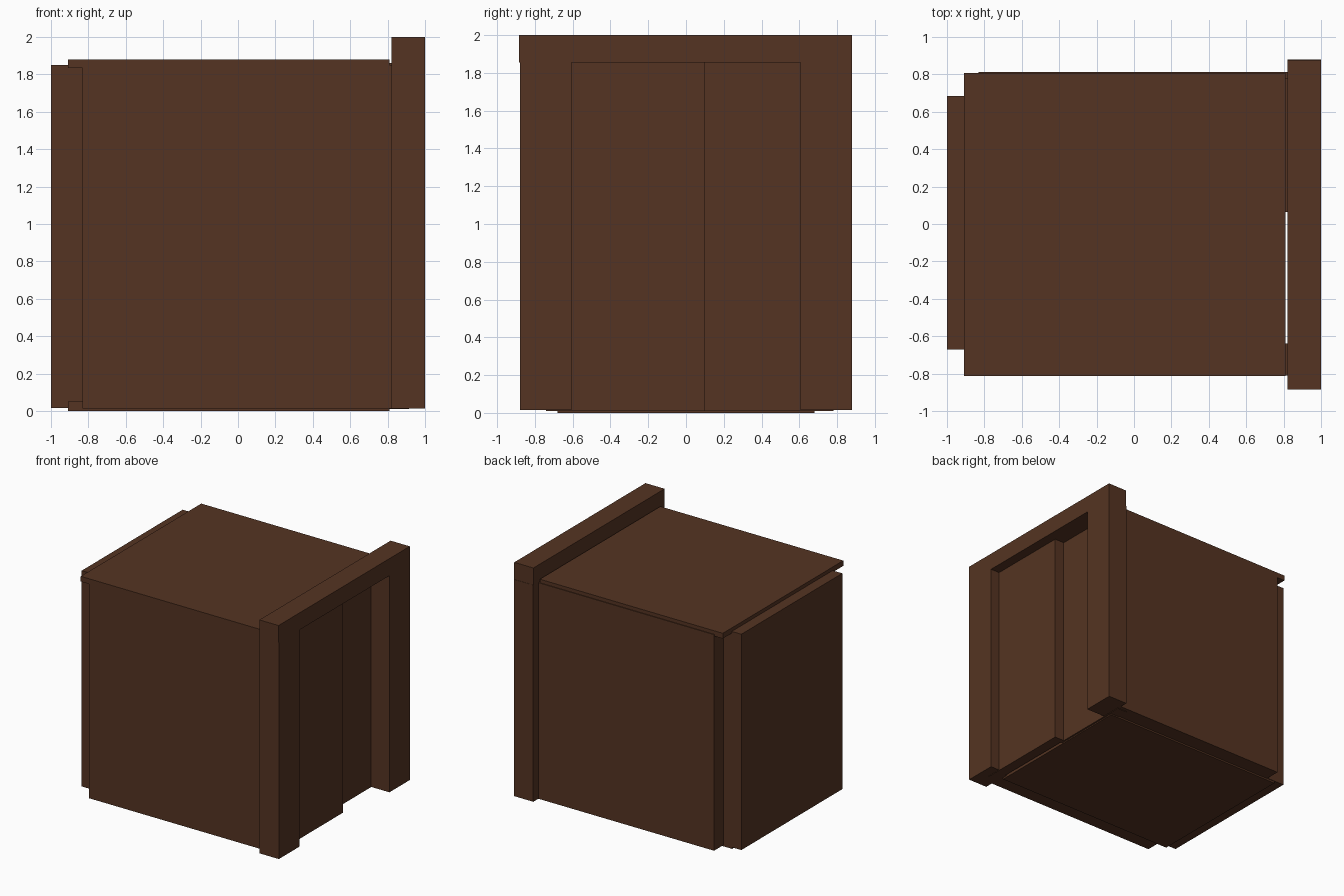
import bpy

if "Cube" in bpy.data.objects:
    bpy.data.objects.remove(bpy.data.objects["Cube"])

wood = bpy.data.materials.new("dark brown wood")
wood.diffuse_color = (0.09, 0.034, 0.016, 1)
wood.use_nodes = True
wood.node_tree.nodes["Principled BSDF"].inputs["Base Color"].default_value = wood.diffuse_color


def box(name, x, y, z):
    """Box from (min, max) ranges on each axis."""
    centre = [(r[0] + r[1]) / 2 for r in (x, y, z)]
    bpy.ops.mesh.primitive_cube_add(size=1, location=centre)
    ob = bpy.context.object
    ob.name = name
    ob.scale = [r[1] - r[0] for r in (x, y, z)]
    bpy.ops.object.transform_apply(location=False, rotation=False, scale=True)
    ob.data.materials.append(wood)
    return ob


# Floor and roof slabs
box("floor", (-0.91, 0.81), (-0.68, 0.68), (0.0, 0.05))
box("roof", (-0.91, 0.81), (-0.812, 0.806), (1.835, 1.88))

# Back and side panels
box("back_panel", (-1.0, -0.832), (-0.67, 0.685), (0.016, 1.85))
box("side_panel_front", (-0.832, 0.82), (-0.81, -0.64), (0.014, 1.85))
box("side_panel_rear", (-0.832, 0.82), (0.64, 0.812), (0.014, 1.85))

# Doorway: two posts and a header
box("post_front", (0.82, 1.0), (-0.88, -0.605), (0.014, 1.855))
box("post_rear", (0.82, 1.0), (0.605, 0.88), (0.014, 1.855))
box("header", (0.82, 1.0), (-0.884, 0.878), (1.855, 2.0))

# Two sliding doors on separate tracks
box("outer_door", (0.825, 0.915), (-0.74, 0.10), (0.01, 1.86))
box("inner_door", (0.735, 0.825), (0.065, 0.78), (0.01, 1.86))
